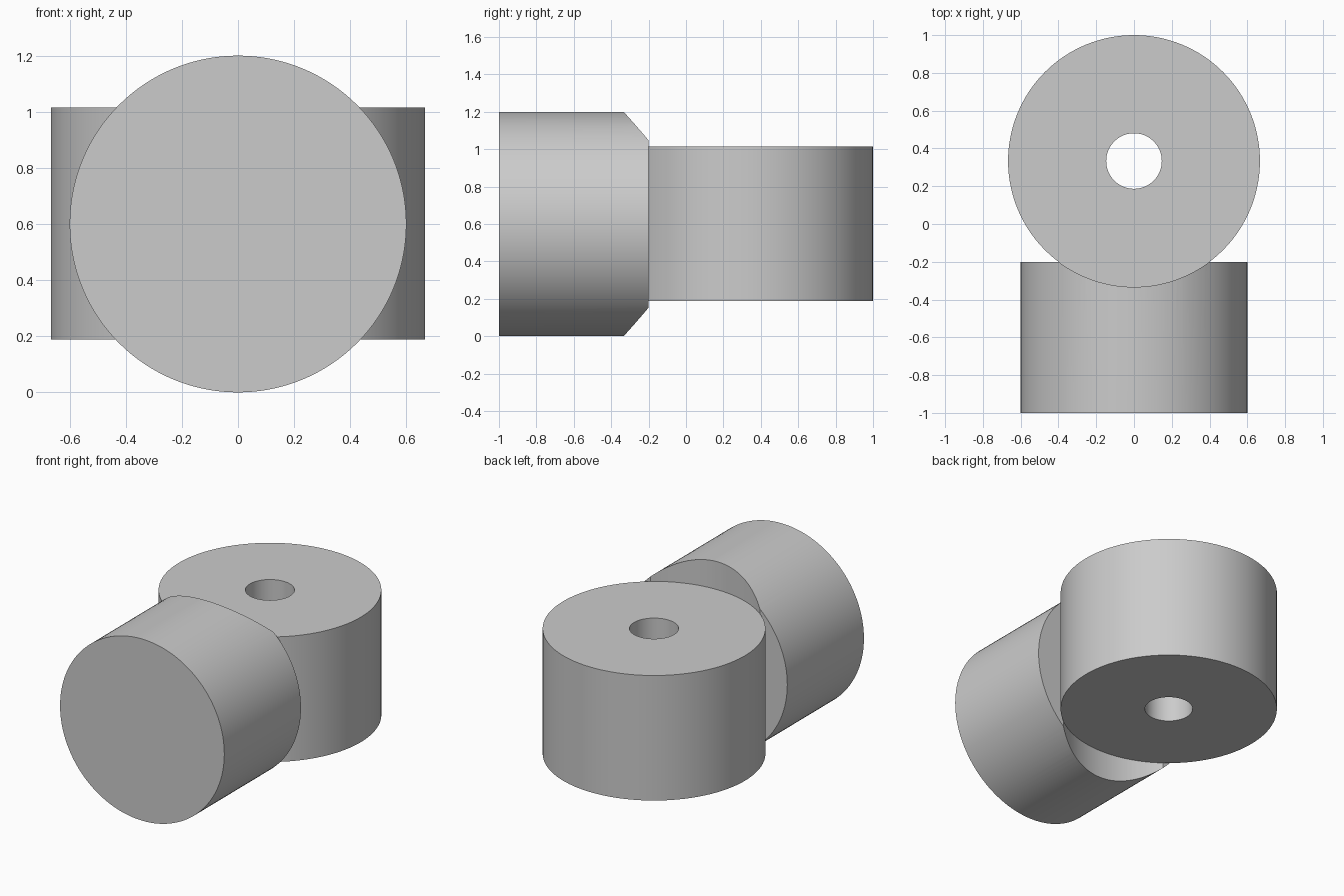
import bpy
from math import radians

SEGMENTS = 128
MID_Z = 0.6
HUB_Y = 1 / 3
HUB_RADIUS = 2 / 3

if "Cube" in bpy.data.objects:
    bpy.data.objects.remove(bpy.data.objects["Cube"])

grey = bpy.data.materials.new("plain grey")
grey.use_nodes = True
colour = (0.6, 0.6, 0.6, 1)
grey.diffuse_color = colour
grey.node_tree.nodes["Principled BSDF"].inputs["Base Color"].default_value = colour


def cylinder(name, radius, depth, location, tilt=0):
    bpy.ops.mesh.primitive_cylinder_add(
        vertices=SEGMENTS, radius=radius, depth=depth,
        location=location, rotation=(radians(tilt), 0, 0))
    obj = bpy.context.object
    obj.name = name
    obj.data.materials.append(grey)
    return obj


def cut(obj, cutter):
    mod = obj.modifiers.new("cut", "BOOLEAN")
    mod.operation = "DIFFERENCE"
    mod.solver = "EXACT"
    mod.object = cutter
    bpy.context.view_layer.objects.active = obj
    bpy.ops.object.modifier_apply(modifier=mod.name)
    bpy.data.objects.remove(cutter)


# Upright hub with a through bore
hub = cylinder("hub", HUB_RADIUS, 0.826, (0, HUB_Y, MID_Z + 0.002))
cut(hub, cylinder("bore_cutter", 0.147, 2, (0, HUB_Y, MID_Z)))

# Horizontal barrel, its back end hollowed to seat against the hub
barrel = cylinder("barrel", 0.6, 0.8, (0, -0.6, MID_Z), tilt=90)
cut(barrel, cylinder("saddle_cutter", HUB_RADIUS, 2, (0, HUB_Y, MID_Z)))

# Smooth round walls, crisp rims
for part in (hub, barrel):
    bpy.ops.object.select_all(action="DESELECT")
    part.select_set(True)
    bpy.context.view_layer.objects.active = part
    bpy.ops.object.shade_smooth_by_angle(angle=radians(30))
